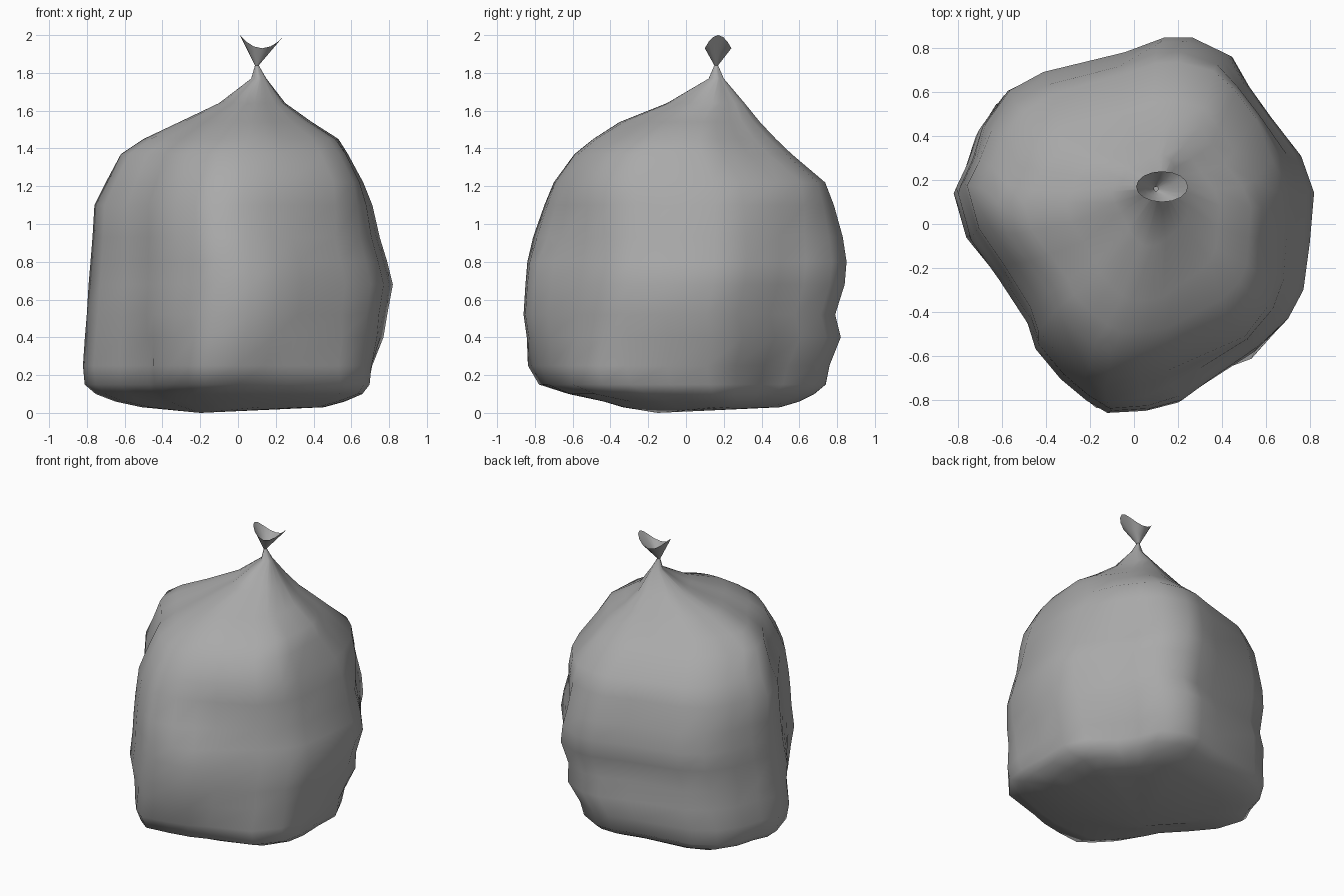
import bpy
import bmesh
import math
from mathutils import Vector

default_cube = bpy.data.objects.get("Cube")
if default_cube:
    bpy.data.objects.remove(default_cube, do_unlink=True)


def make_material(name, colour):
    material = bpy.data.materials.new(name)
    material.use_nodes = True
    material.diffuse_color = colour
    shader = material.node_tree.nodes["Principled BSDF"]
    shader.inputs["Base Color"].default_value = colour
    shader.inputs["Roughness"].default_value = 0.6
    return material


def loft(bm, rings):
    """Skin a stack of equal-length vertex rings with quads."""
    for lower, upper in zip(rings, rings[1:]):
        count = len(lower)
        for i in range(count):
            j = (i + 1) % count
            bm.faces.new((lower[i], lower[j], upper[j], upper[i]))


def finish(bm, name, material):
    mesh = bpy.data.meshes.new(name)
    bm.to_mesh(mesh)
    bm.free()
    mesh.materials.append(material)
    for polygon in mesh.polygons:
        polygon.use_smooth = True
    part = bpy.data.objects.new(name, mesh)
    bpy.context.scene.collection.objects.link(part)
    return part


plastic = make_material("grey plastic", (0.4, 0.4, 0.4, 1))

# Plan outline of the bag, counter-clockwise from its left side
outline = [
    (.82, .15), (.76, .32), (.62, .5), (.52, .64), (.44, .78), (.27, .86),
    (.14, .86), (-.05, .8), (-.43, .69), (-.58, .6), (-.7, .45), (-.76, .3),
    (-.82, .18), (-.76, -.04), (-.63, -.23), (-.5, -.44), (-.46, -.56),
    (-.34, -.7), (-.22, -.8), (-.12, -.86), (.06, -.85), (.21, -.81),
    (.33, -.72), (.56, -.56), (.7, -.43), (.77, -.3), (.8, -.08),
]

# Height, then the x range and y range of the bag at that height
levels = [
    (.03, -.5, .46, -.33, .5), (.06, -.64, .57, -.43, .6),
    (.1, -.75, .66, -.62, .68), (.15, -.81, .69, -.76, .74),
    (.25, -.82, .71, -.81, .76), (.4, -.81, .77, -.84, .82),
    (.52, -.8, .79, -.86, .79), (.68, -.79, .82, -.85, .84),
    (.8, -.78, .79, -.84, .85), (.93, -.77, .75, -.81, .83),
    (1.1, -.76, .71, -.75, .78), (1.22, -.7, .66, -.7, .73),
    (1.37, -.62, .58, -.59, .55), (1.45, -.5, .53, -.49, .47),
    (1.54, -.31, .39, -.35, .39), (1.64, -.1, .25, -.1, .31),
    (1.77, .07, .15, .12, .2), (1.84, .09, .11, .15, .17),
]

# Soft dents (positive) and bulges (negative): centre, radius, depth
dents = [
    # folds down the front and the back
    ((.2, -.75, 1), .16, .04), ((.22, -.3, 1.42), .1, .02),
    ((-.1, .76, .95), .15, .03), ((0, .78, .5), .13, .02),
    # full shoulders on the left
    ((.42, -.42, 1.25), .25, -.09), ((.47, .5, 1.24), .22, -.09),
    # filled lower corners, front left and back right
    ((.45, -.45, .12), .28, -.14), ((-.5, .5, .08), .25, -.06),
    ((-.58, .58, .65), .25, -.03),
    # tucked lower corners, front right and back left
    ((-.5, -.43, .22), .2, .07), ((.46, .46, .1), .2, .06),
    # pinched fold low on the front
    ((-.38, -.66, .32), .1, .03), ((-.15, -.8, .22), .12, -.03),
]


def fit(value, half_width, low, high):
    """Map an outline coordinate onto a level's own range."""
    return (low + high) / 2 + value / half_width * (high - low) / 2


def press(point):
    """Push a point toward the bag axis wherever a dent reaches it."""
    inward = Vector((-point.x, -point.y, 0)).normalized()
    moved = point.copy()
    for centre, radius, depth in dents:
        distance = (point - Vector(centre)).length / radius
        moved += inward * depth * math.exp(-distance * distance)
    return moved


# Sack body with a sagging closed bottom
bm = bmesh.new()
rings = []
for z, left, right, front, back in levels:
    ring = []
    for x, y in outline:
        point = Vector((fit(x, .82, left, right), fit(y, .86, front, back), z))
        ring.append(bm.verts.new(press(point)))
    rings.append(ring)
loft(bm, rings)
base = bm.verts.new((-.2, -.15, 0))
for i, vert in enumerate(rings[0]):
    bm.faces.new((base, rings[0][(i + 1) % len(outline)], vert))
finish(bm, "sack_body", plastic)

# Gathered mouth flaring open above the tie, with a saddle-shaped rim
bm = bmesh.new()
rings = []
for t in (0, 0.5, 1):
    ring = []
    for i in range(16):
        angle = math.tau * i / 16
        wide, deep = math.cos(angle), math.sin(angle)
        ring.append(bm.verts.new((
            0.1 + 0.028 * t + wide * (0.01 + 0.108 * t),
            0.16 + 0.01 * t + deep * (0.01 + 0.06 * t),
            1.84 + t * (0.09 + 0.07 * wide * wide))))
    rings.append(ring)
loft(bm, rings)
finish(bm, "open_mouth", plastic)
